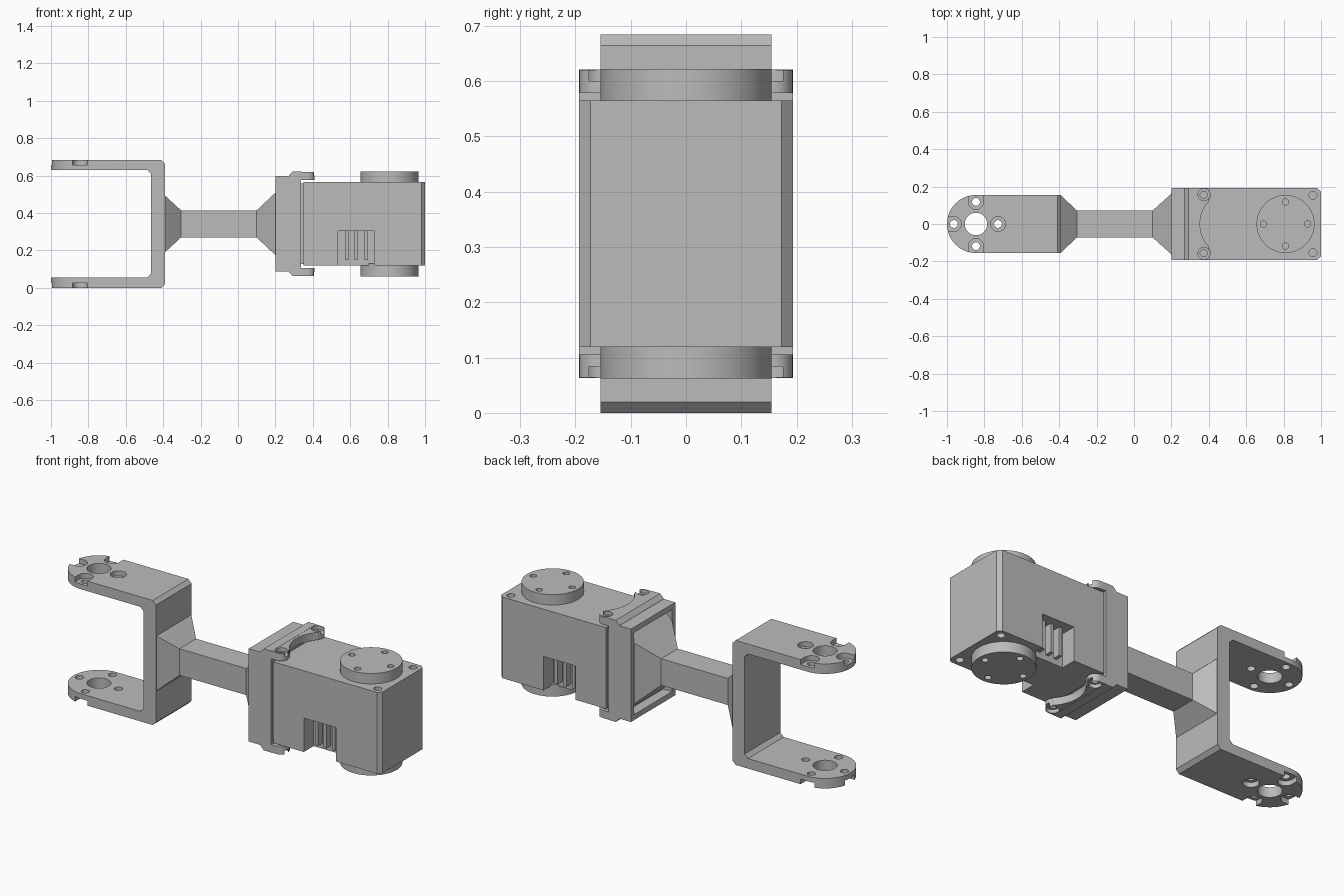
import bpy, bmesh
from math import sin, cos, pi, radians
from mathutils import Vector

if "Cube" in bpy.data.objects:
    bpy.data.objects.remove(bpy.data.objects["Cube"], do_unlink=True)

grey = bpy.data.materials.new("grey plastic")
grey.use_nodes = True
grey.diffuse_color = (0.5, 0.5, 0.5, 1)
grey.node_tree.nodes["Principled BSDF"].inputs["Base Color"].default_value = (0.5, 0.5, 0.5, 1)

MID = 0.342      # height of the mirror plane
HALF = 0.193     # half depth of the motor
ARM = 0.155      # half depth of the fork
PIVOT = -0.845   # x of the fork holes
DRUM = 0.81      # x of the drive drums
SIDES = (1, -1)


def loft(name, sections):
    """Solid through closed loops of equal point count."""
    bm = bmesh.new()
    rings = [[bm.verts.new(p) for p in s] for s in sections]
    n = len(rings[0])
    bm.faces.new(rings[0])
    bm.faces.new(rings[-1])
    for a, b in zip(rings, rings[1:]):
        for i in range(n):
            j = (i + 1) % n
            bm.faces.new((a[i], a[j], b[j], b[i]))
    bmesh.ops.recalc_face_normals(bm, faces=bm.faces)
    mesh = bpy.data.meshes.new(name)
    bm.to_mesh(mesh)
    bm.free()
    mesh.materials.append(grey)
    ob = bpy.data.objects.new(name, mesh)
    bpy.context.scene.collection.objects.link(ob)
    return ob


def plan(name, pts, z0, z1):
    return loft(name, [[(x, y, z) for x, y in pts] for z in (z0, z1)])


def side(name, pts, half):
    return loft(name, [[(x, y, z) for x, z in pts] for y in (-half, half)])


def box(name, x0, x1, y0, y1, z0, z1):
    return plan(name, [(x0, y0), (x1, y0), (x1, y1), (x0, y1)], z0, z1)


def arc(x, y, r, a0, a1, n):
    return [(x + r * cos(radians(a0 + (a1 - a0) * i / n)),
             y + r * sin(radians(a0 + (a1 - a0) * i / n))) for i in range(n + 1)]


def cyl(name, x, y, r, z0, z1, n=32):
    return plan(name, arc(x, y, r, 0, 360, n)[:-1], z0, z1)


def carve(ob, cutters, mode='DIFFERENCE'):
    """Apply boolean cutters and remove them."""
    for c in cutters:
        c.hide_render = True
        m = ob.modifiers.new("cut", 'BOOLEAN')
        m.operation, m.object, m.solver = mode, c, 'EXACT'
    dg = bpy.context.evaluated_depsgraph_get()
    dg.update()
    mesh = bpy.data.meshes.new_from_object(ob.evaluated_get(dg))
    ob.modifiers.clear()
    ob.data = mesh
    for c in cutters:
        bpy.data.objects.remove(c, do_unlink=True)


def rect(x, y, h):
    return [(x, -y, MID - h), (x, y, MID - h), (x, y, MID + h), (x, -y, MID + h)]


# Fork: U profile trimmed to a rounded plan
c = 0.02
upper = [(-1.05, MID), (-0.465 - c, 0.287), (-0.465, 0.287 - c)]
half_u = [(-0.465, 0.287 - c), (-0.465 - c, 0.287), (-1.05, 0.287), (-1.05, MID),
          (-0.39 - c, MID), (-0.39, MID - c)]
u = [(x, MID + h) for x, h in half_u] + [(x, MID - h) for x, h in reversed(half_u)]
fork = side("fork", u, 0.25)
stadium = plan("trim", [(-0.3, -ARM), (-0.3, ARM)] + arc(PIVOT, 0, ARM, 90, 270, 32), -0.1, 0.8)
carve(fork, [stadium], 'INTERSECT')

# Fork pivot holes, screw holes and their open counterbores
cuts = [cyl("cut", PIVOT, 0, 0.06, -0.1, 0.8, 40)]
for k in range(4):
    d = Vector((cos(k * pi / 2), sin(k * pi / 2)))
    n = Vector((-d.y, d.x)) * 0.04
    p = Vector((PIVOT, 0)) + d * 0.118
    cuts.append(cyl("cut", p.x, p.y, 0.021, -0.1, 0.8, 20))
    for s in SIDES:
        z0, z1 = MID + s * 0.315, MID + s * 0.4
        if k == 0:
            cuts.append(cyl("cut", p.x, p.y, 0.04, z0, z1, 28))
        else:
            q = p + d * 0.1
            mouth = arc(p.x, p.y, 0.04, 90 * k + 90, 90 * k + 270, 14)
            cuts.append(plan("cut", mouth + [tuple(q - n), tuple(q + n)], z0, z1))
carve(fork, cuts)

# Neck: flared bar between the fork and the collar
loft("neck", [rect(-0.392, ARM - 0.001, 0.153), rect(-0.305, 0.072, 0.073),
              rect(0.1, 0.072, 0.073), rect(0.2, 0.163, 0.167), rect(0.256, 0.163, 0.222)])

# Collar with a recess around the neck
collar = box("collar", 0.2, 0.337, -HALF, HALF, MID - 0.255, MID + 0.255)
carve(collar, [box("cut", 0.1, 0.255, -0.165, 0.165, MID - 0.225, MID + 0.225)])
box("seam_core", 0.33, 0.36, -HALF + 0.012, HALF - 0.012, MID - 0.215, MID + 0.215)

# Motor housing with chamfered rear edges
BODY = 0.223
motor = plan("motor_housing", [(0.35, -HALF), (1 - c, -HALF), (1, c - HALF),
                               (1, HALF - c), (1 - c, HALF), (0.35, HALF)],
             MID - BODY, MID + BODY)
cuts = []
for s in SIDES:
    for t in SIDES:
        cuts.append(cyl("cut", 0.957, t * 0.153, 0.021, MID + s * 0.18, MID + s * 0.3, 20))
    cuts.append(box("cut", 0.535, 0.73, s * (HALF - 0.085), s * 0.3, 0.05, 0.305))
carve(motor, cuts)

# Connector pins inside the side pockets
for s, label in ((1, "back"), (-1, "front")):
    for i in range(3):
        x = 0.572 + i * 0.052
        box(f"{label}_pin_{i + 1}", x, x + 0.018, s * (HALF - 0.09), s * (HALF - 0.045), 0.15, 0.306)

# Drive drums and mounting clips, top and bottom
for s, label in ((1, "top"), (-1, "bottom")):
    drum = cyl(f"{label}_drum", DRUM, 0, ARM, MID + s * (BODY - 0.01), MID + s * 0.28, 64)
    carve(drum, [cyl("cut", DRUM + 0.118 * cos(k * pi / 2), 0.118 * sin(k * pi / 2), 0.017,
                     MID + s * 0.25, MID + s * 0.35, 20) for k in range(4)])

    lip = [(0.27, 0.25), (0.27, 0.256), (0.292, 0.279), (0.34, 0.279), (0.34, 0.236), (0.3, 0.236)]
    side(f"{label}_clip_lip", [(x, MID + s * h) for x, h in lip], HALF)

    ear = arc(0.372, -0.155, 0.038, -90, 40, 12)
    scoop = arc(0.535, 0, 0.182, 222, 138, 20)
    outline = [(0.339, -HALF)] + ear + scoop + [(x, -y) for x, y in reversed(ear)] + [(0.339, HALF)]
    clip = plan(f"{label}_clip", outline, MID + s * 0.236, MID + s * 0.278)
    cuts = []
    for t in SIDES:
        cuts.append(cyl("cut", 0.372, t * 0.155, 0.019, MID + s * 0.2, MID + s * 0.3, 20))
        cuts.append(cyl("cut", 0.374, t * 0.157, 0.032, MID + s * 0.258, MID + s * 0.3, 24))
        x0, x1 = 0.374, 0.45
        cuts.append(box("cut", x0, x1, t * 0.14, t * 0.175, MID + s * 0.2581, MID + s * 0.301))
    carve(clip, cuts)

# Smooth round walls, keep edges sharp
for ob in bpy.context.scene.objects:
    if ob.type == 'MESH' and grey.name in ob.data.materials:
        ob.data.shade_smooth()
        ob.data.set_sharp_from_angle(angle=radians(25))
